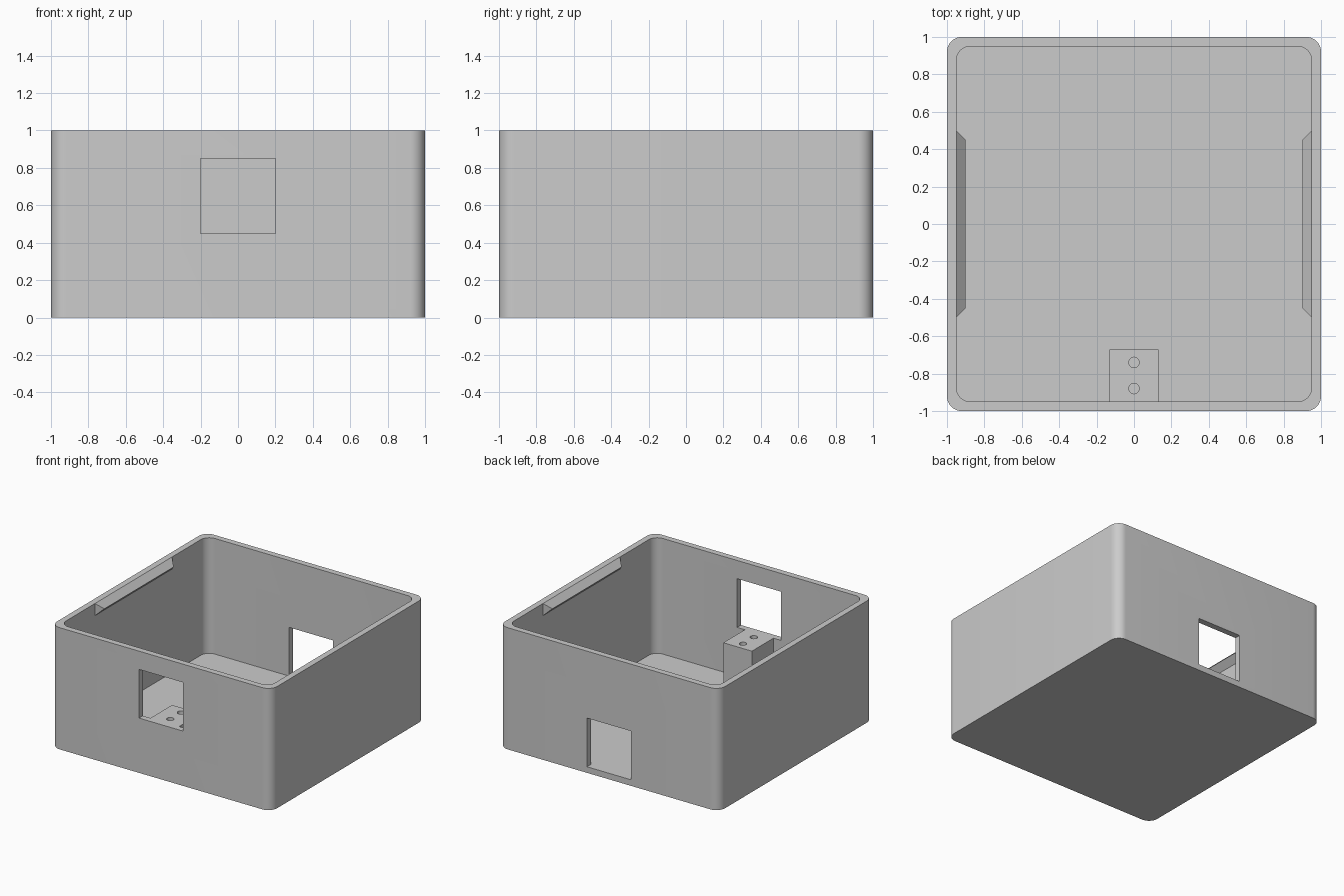
import bpy, bmesh
from math import cos, sin, pi, radians

cube = bpy.data.objects.get("Cube")
if cube:
    bpy.data.objects.remove(cube, do_unlink=True)

grey = bpy.data.materials.new("light_grey")
grey.use_nodes = True
COLOUR = (0.6, 0.6, 0.6, 1)
grey.diffuse_color = COLOUR
grey.node_tree.nodes["Principled BSDF"].inputs["Base Color"].default_value = COLOUR

WALL, HEIGHT, SILL = 0.05, 1.0, 0.45
INNER = 1 - WALL


def finish(name, bm):
    bmesh.ops.recalc_face_normals(bm, faces=bm.faces)
    mesh = bpy.data.meshes.new(name)
    bm.to_mesh(mesh)
    bm.free()
    mesh.materials.append(grey)
    obj = bpy.data.objects.new(name, mesh)
    bpy.context.collection.objects.link(obj)
    return obj


def prism(name, outline, z0, z1):
    """Extrude a flat outline from z0 up to z1."""
    bm = bmesh.new()
    face = bm.faces.new([bm.verts.new((x, y, z0)) for x, y in outline])
    top = bmesh.ops.extrude_face_region(bm, geom=[face])["geom"]
    verts = [v for v in top if isinstance(v, bmesh.types.BMVert)]
    bmesh.ops.translate(bm, verts=verts, vec=(0, 0, z1 - z0))
    return finish(name, bm)


def rounded_square(half, radius, steps=10):
    points = []
    c = half - radius
    for corner, (sx, sy) in enumerate([(1, 1), (-1, 1), (-1, -1), (1, -1)]):
        for i in range(steps + 1):
            a = (corner + i / steps) * pi / 2
            points.append((sx * c + radius * cos(a), sy * c + radius * sin(a)))
    return points


def circle(x, y, radius, steps=24):
    return [(x + radius * cos(2 * pi * i / steps), y + radius * sin(2 * pi * i / steps))
            for i in range(steps)]


def rectangle(x, y0, y1):
    return [(-x, y0), (x, y0), (x, y1), (-x, y1)]


def cut(obj, cutter):
    cutter.hide_render = True
    mod = obj.modifiers.new("cut", "BOOLEAN")
    mod.operation, mod.solver, mod.object = "DIFFERENCE", "EXACT", cutter
    bpy.context.view_layer.objects.active = obj
    bpy.ops.object.modifier_apply(modifier=mod.name)
    bpy.data.objects.remove(cutter, do_unlink=True)


def smooth(obj):
    bpy.ops.object.select_all(action="DESELECT")
    obj.select_set(True)
    bpy.context.view_layer.objects.active = obj
    bpy.ops.object.shade_smooth_by_angle(angle=radians(30))


# Open tray with rounded corners
tray = prism("open_box", rounded_square(1, 0.08), 0, HEIGHT)
cut(tray, prism("cavity", rounded_square(INNER, 0.075), WALL, HEIGHT + 0.1))

# Square openings: high in the front wall, at floor level in the back wall
cut(tray, prism("front_opening", rectangle(0.2, -1.1, -0.9), SILL, SILL + 0.4))
cut(tray, prism("back_opening", rectangle(0.2, 0.9, 1.1), WALL, WALL + 0.4))
smooth(tray)

# Mounting block under the front opening, with two screw holes
block = prism("mounting_block", rectangle(0.13, -INNER, -0.67), WALL, SILL)
for y in (-0.88, -0.74):
    cut(block, prism("screw_hole", circle(0, y, 0.028), 0.2, SILL + 0.1))
smooth(block)

# Triangular snap ridges along the top of both side walls
for side, label in ((1, "left"), (-1, "right")):
    bm = bmesh.new()
    ends = []
    for s in (-1, 1):
        ends.append([bm.verts.new(p) for p in (
            (side * INNER, s * 0.5, HEIGHT),
            (side * (INNER - 0.05), s * 0.45, HEIGHT - 0.05),
            (side * INNER, s * 0.5, HEIGHT - 0.1))])
        bm.faces.new(ends[-1])
    for i in range(3):
        j = (i + 1) % 3
        bm.faces.new((ends[0][i], ends[0][j], ends[1][j], ends[1][i]))
    finish(label + "_snap_ridge", bm)
